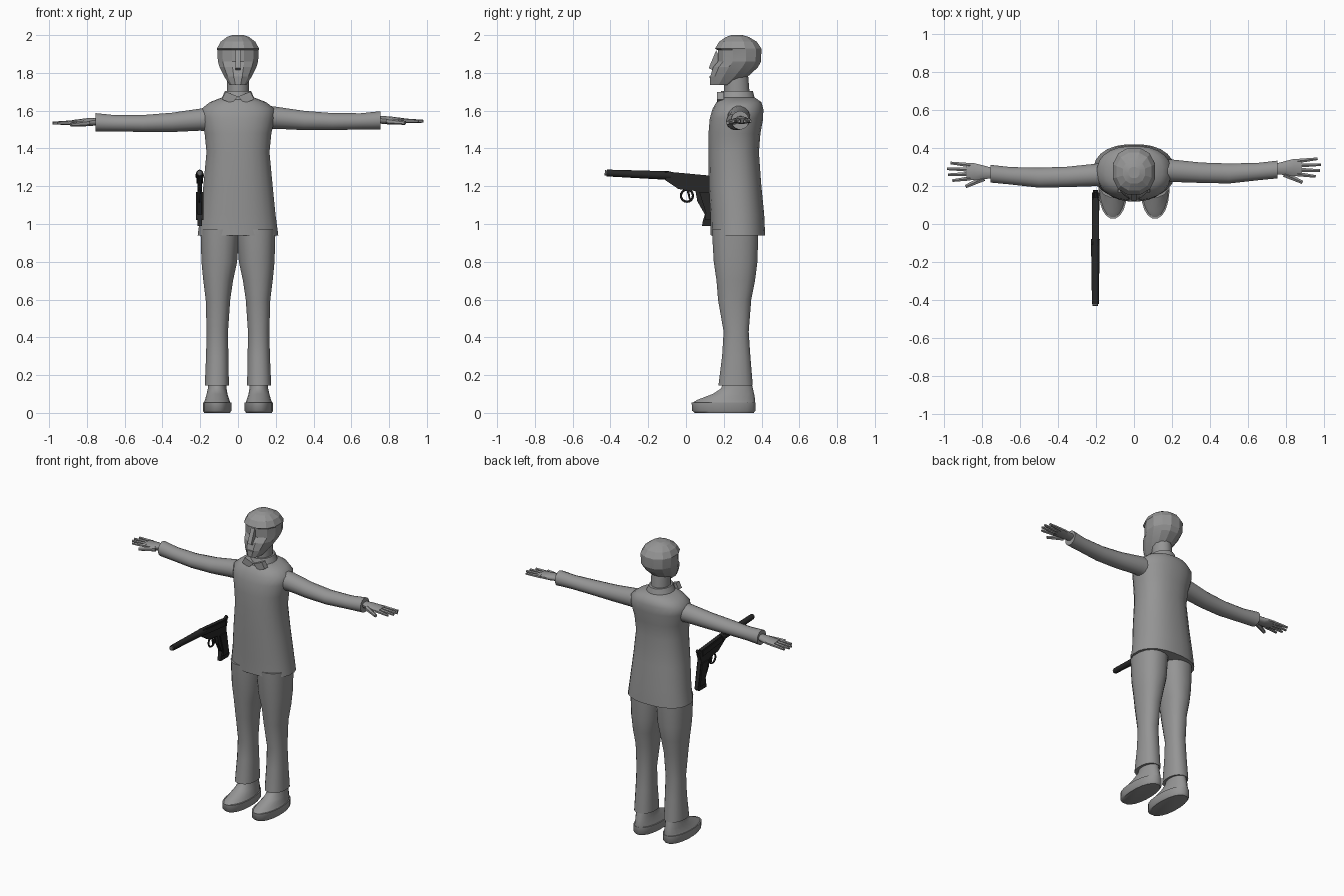
import bpy, bmesh, math
from mathutils import Vector, Matrix

if "Cube" in bpy.data.objects:
    bpy.data.objects.remove(bpy.data.objects["Cube"])


def material(name, value):
    mat = bpy.data.materials.new(name)
    mat.use_nodes = True
    color = (value, value, value, 1)
    mat.diffuse_color = color
    mat.node_tree.nodes["Principled BSDF"].inputs["Base Color"].default_value = color
    return mat


GREY = material("plain grey", .3)
BLACK = material("gun black", .02)
STEEL = material("muzzle steel", .12)


def finish(name, bm, mat, angle):
    """Turn a bmesh into a named object, smooth below the given angle."""
    bmesh.ops.recalc_face_normals(bm, faces=bm.faces)
    mesh = bpy.data.meshes.new(name)
    bm.to_mesh(mesh)
    bm.free()
    mesh.materials.append(mat)
    obj = bpy.data.objects.new(name, mesh)
    bpy.context.collection.objects.link(obj)
    if angle:
        bpy.ops.object.select_all(action='DESELECT')
        obj.select_set(True)
        bpy.context.view_layer.objects.active = obj
        bpy.ops.object.shade_smooth_by_angle(angle=math.radians(angle))
    return obj


def place(axis, t, u, v):
    return {"x": (t, u, v), "y": (u, t, v), "z": (u, v, t)}[axis]


def loft(name, axis, sections, sides=16, power=2, angle=50, mat=GREY, side=1, shift=(0, 0, 0)):
    """Skin rounded sections (t, u low, u high, v low, v high) along an axis."""
    bm = bmesh.new()
    rings = []
    for t, u0, u1, v0, v1 in sections:
        ring = []
        for i in range(sides):
            a = math.tau * (i + .5) / sides
            c, s = math.cos(a), math.sin(a)
            c = math.copysign(abs(c) ** (2 / power), c)
            s = math.copysign(abs(s) ** (2 / power), s)
            p = place(axis, t, (u0 + u1 + c * (u1 - u0)) / 2, (v0 + v1 + s * (v1 - v0)) / 2)
            p = Vector(p) + Vector(shift)
            p.x *= side
            ring.append(bm.verts.new(p))
        rings.append(ring)
    for low, high in zip(rings, rings[1:]):
        for i in range(sides):
            j = (i + 1) % sides
            bm.faces.new((low[i], low[j], high[j], high[i]))
    bm.faces.new(rings[0])
    bm.faces.new(rings[-1])
    return finish(name, bm, mat, angle)


def prism(name, axis, outline, low, high, mat=GREY):
    """Extrude a flat outline along an axis."""
    bm = bmesh.new()
    face = bm.faces.new([bm.verts.new(place(axis, low, u, v)) for u, v in outline])
    new = bmesh.ops.extrude_face_region(bm, geom=[face])["geom"]
    step = Vector(place(axis, high - low, 0, 0))
    bmesh.ops.translate(bm, verts=[e for e in new if isinstance(e, bmesh.types.BMVert)], vec=step)
    return finish(name, bm, mat, 0)


def rod(name, start, end, r1, r2, mat=GREY, sides=8):
    """Tapered rod between two points."""
    a, b = Vector(start), Vector(end)
    bm = bmesh.new()
    turn = (b - a).to_track_quat('Z', 'Y').to_matrix().to_4x4()
    bmesh.ops.create_cone(bm, cap_ends=True, segments=sides, radius1=r1, radius2=r2,
                          depth=(b - a).length, matrix=Matrix.Translation((a + b) / 2) @ turn)
    return finish(name, bm, mat, 50)


# Jacket, collar and neck
loft("jacket", "z", [
    (.94, -.215, .215, .13, .42), (1.05, -.2, .2, .128, .415), (1.2, -.185, .185, .12, .4),
    (1.38, -.168, .168, .118, .387), (1.48, -.178, .178, .118, .395), (1.56, -.196, .196, .125, .41),
    (1.61, -.195, .195, .14, .41), (1.645, -.15, .15, .16, .4), (1.67, -.085, .085, .185, .365)],
    sides=24, power=2.3, angle=60)
loft("collar", "z", [(1.65, -.095, .095, .17, .37), (1.705, -.07, .07, .185, .355)])
loft("neck", "z", [(1.68, -.06, .06, .2, .34), (1.8, -.06, .06, .2, .33)], sides=12)
for side, label in ((1, "left"), (-1, "right")):
    prism(label + "_collar_flap", "y",
          [(0, 1.675), (side * .065, 1.7), (side * .085, 1.66), (side * .035, 1.64)], .165, .2)

# Head: faceted, with a brow that overhangs the eyes
loft("head", "z", [
    (1.735, -.045, .045, .125, .26), (1.78, -.075, .075, .125, .33), (1.83, -.1, .1, .14, .385),
    (1.86, -.11, .11, .165, .4), (1.92, -.113, .113, .165, .403), (1.928, -.115, .115, .15, .403),
    (1.965, -.095, .095, .172, .378), (1.99, -.06, .06, .21, .335), (2, -.03, .03, .24, .3)],
    sides=12, power=2.2, angle=15)
prism("nose", "x", [(.16, 1.92), (.12, 1.825), (.15, 1.81), (.19, 1.86)], -.014, .014)
prism("mouth", "z", [(-.025, .122), (.025, .122), (.025, .16), (-.025, .16)], 1.775, 1.781)

# Limbs, one pass for each side
for side, label, shift in ((1, "left", (0, .022, .01)), (-1, "right", (0, 0, 0))):
    loft(label + "_trouser_leg", "z", [
        (.145, .047, .177, .17, .355), (.3, .05, .17, .19, .342), (.43, .052, .167, .198, .333),
        (.6, .04, .172, .168, .347), (.7, .025, .185, .16, .367), (.8, .003, .195, .145, .38),
        (.97, -.01, .2, .135, .385)], power=2.3, side=side)
    loft(label + "_shoe_sole", "z", [
        (0, .042, .18, .045, .36), (.012, .034, .187, .03, .37), (.055, .034, .187, .028, .37)],
        sides=20, power=2.2, side=side)
    loft(label + "_shoe_upper", "z", [
        (.055, .04, .182, .035, .368), (.07, .045, .175, .06, .368), (.1, .055, .167, .14, .362),
        (.13, .06, .16, .185, .355), (.17, .062, .158, .2, .345)], sides=20, side=side)
    loft(label + "_sleeve", "x", [
        (.14, .19, .32, 1.485, 1.62), (.2, .198, .318, 1.493, 1.612), (.35, .193, .302, 1.486, 1.59),
        (.5, .19, .297, 1.486, 1.578), (.65, .207, .3, 1.49, 1.577), (.755, .217, .312, 1.49, 1.588)],
        side=side, shift=shift)
    loft(label + "_palm", "x", [
        (.74, .24, .295, 1.522, 1.562), (.8, .232, .312, 1.518, 1.56), (.84, .228, .322, 1.52, 1.555),
        (.88, .228, .322, 1.525, 1.55)], sides=10, side=side, shift=shift)

    def digit(name, start, end, r):
        a, b = (Vector(p) + Vector(shift) for p in (start, end))
        a.x, b.x = side * a.x, side * b.x
        rod(label + name, a, b, r, r * .6, sides=6)

    for i, tip in enumerate((.955, .977, .982, .965)):
        y = .24 + i * .023
        digit("_finger", (.86, y, 1.537), (tip, y + (i - 1.5) * .008, 1.534), .013)
    digit("_thumb", (.79, .24, 1.535), (.885, .197, 1.525), .017)

# Pistol beside the right hip
prism("pistol_frame", "x", [
    (-.11, 1.278), (.14, 1.255), (.16, 1.235), (.145, 1.19), (.16, 1.1), (.18, 1.005), (.165, .99),
    (.085, .99), (.09, 1.02), (.1, 1.05), (.06, 1.12), (.05, 1.175), (-.04, 1.185), (-.11, 1.232)],
    -.215, -.19, BLACK)
prism("pistol_grip_plates", "x", [
    (.07, 1.17), (.14, 1.17), (.165, 1.02), (.1, 1.02), (.105, 1.06)], -.222, -.182, BLACK)
prism("pistol_slide", "x", [(-.11, 1.272), (.13, 1.25), (.13, 1.215), (-.11, 1.24)], -.22, -.185, BLACK)
rod("pistol_barrel", (-.203, -.42, 1.27), (-.203, -.08, 1.256), .018, .023, BLACK, 12)
rod("pistol_muzzle", (-.203, -.43, 1.271), (-.203, -.415, 1.27), .014, .014, STEEL, 12)
rod("pistol_trigger", (-.203, .01, 1.18), (-.203, .02, 1.13), .007, .004, BLACK)
prism("pistol_hammer", "x", [(.13, 1.25), (.165, 1.27), (.175, 1.255), (.15, 1.225)], -.21, -.195, BLACK)
bpy.ops.mesh.primitive_torus_add(
    location=(-.203, 0.005, 1.15), rotation=(0, math.radians(90), 0),
    major_radius=.032, minor_radius=.006, major_segments=16, minor_segments=6)
guard = bpy.context.object
guard.name = "pistol_trigger_guard"
guard.data.materials.append(BLACK)
bpy.ops.object.shade_smooth_by_angle()
